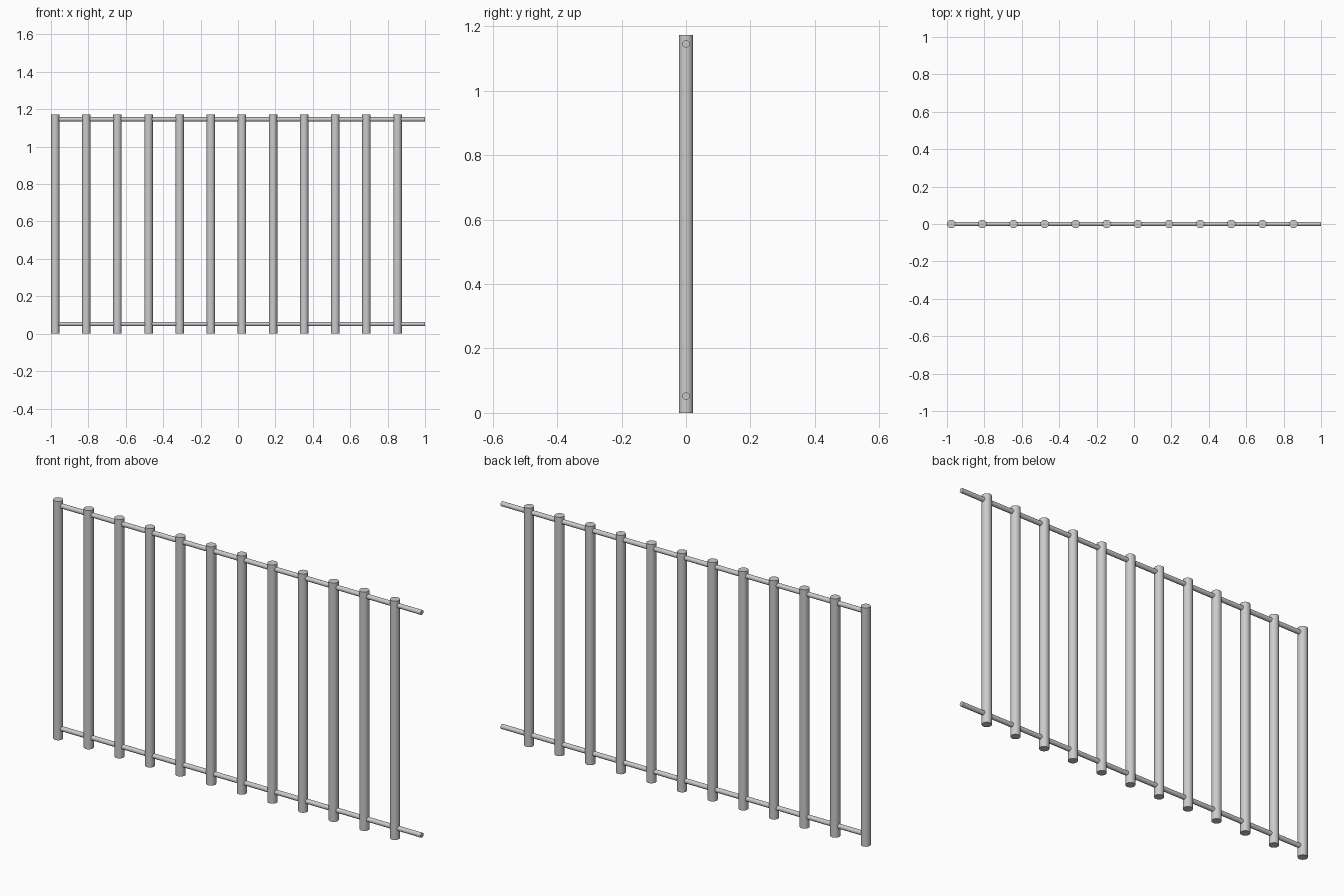
import bpy
import math

if "Cube" in bpy.data.objects:
    bpy.data.objects.remove(bpy.data.objects["Cube"])

POST_R, POST_H = 0.0225, 1.173
RAIL_R = 0.0115
FIRST_X, LAST_X, COUNT = -1 + POST_R, 0.853, 12


def rod(name, radius, length, location, rotation=(0, 0, 0)):
    bpy.ops.mesh.primitive_cylinder_add(vertices=32, radius=radius, depth=length,
                                        location=location, rotation=rotation)
    obj = bpy.context.object
    obj.name = name
    bpy.ops.object.shade_smooth_by_angle(angle=math.radians(30))
    return obj


# Evenly spaced upright bars
step = (LAST_X - FIRST_X) / (COUNT - 1)
for i in range(COUNT):
    rod(f"upright_bar_{i + 1}", POST_R, POST_H, (FIRST_X + i * step, 0, POST_H / 2))

# Horizontal rails, starting inside the first bar and running past the last
for name, z in (("bottom_rail", 0.052), ("top_rail", 1.146)):
    rod(name, RAIL_R, 1 - FIRST_X, ((1 + FIRST_X) / 2, 0, z), (0, math.pi / 2, 0))
